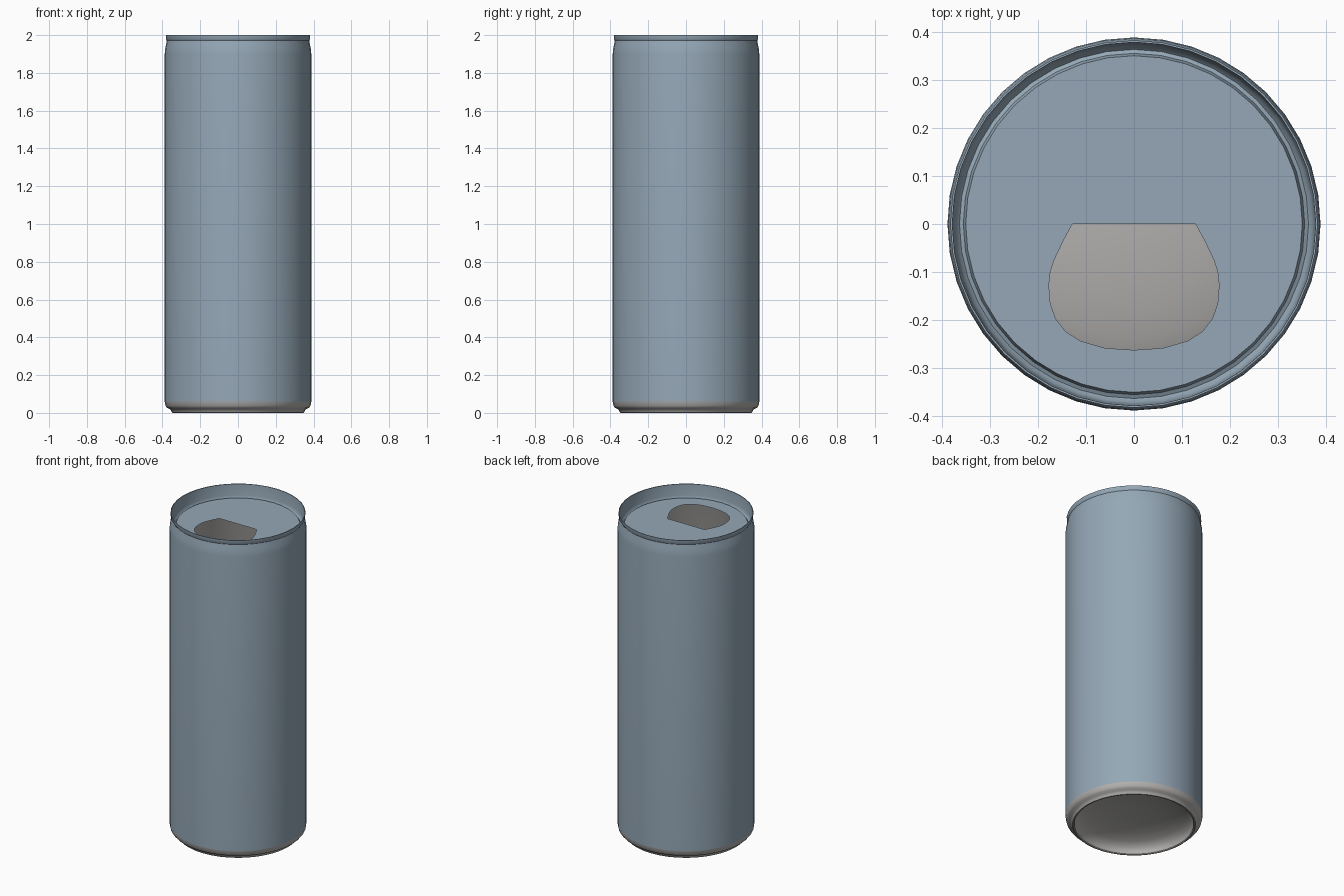
import bpy, bmesh, math

SEGS = 40

if "Cube" in bpy.data.objects:
    bpy.data.objects.remove(bpy.data.objects["Cube"], do_unlink=True)


def material(name, rgb):
    mat = bpy.data.materials.new(name)
    mat.use_nodes = True
    mat.diffuse_color = (*rgb, 1)
    mat.node_tree.nodes["Principled BSDF"].inputs["Base Color"].default_value = (*rgb, 1)
    return mat


def finish(name, bm, mat, angle=35):
    mesh = bpy.data.meshes.new(name)
    bm.to_mesh(mesh)
    bm.free()
    obj = bpy.data.objects.new(name, mesh)
    bpy.context.collection.objects.link(obj)
    mesh.materials.append(mat)
    bpy.ops.object.select_all(action='DESELECT')
    obj.select_set(True)
    bpy.context.view_layer.objects.active = obj
    bpy.ops.object.shade_smooth_by_angle(angle=math.radians(angle))
    return obj


def lathe(name, profile, mat):
    """Spin (radius, height) points round z; a zero radius closes the end.
    Points run upward on outward faces."""
    bm = bmesh.new()
    rings = []
    for r, z in profile:
        n = SEGS if r > 0 else 1
        rings.append([bm.verts.new((r * math.cos(math.tau * i / SEGS),
                                    r * math.sin(math.tau * i / SEGS), z))
                      for i in range(n)])
    for low, high in zip(rings, rings[1:]):
        for i in range(SEGS):
            j = (i + 1) % SEGS
            quad = [low[i % len(low)], low[j % len(low)],
                    high[j % len(high)], high[i % len(high)]]
            bm.faces.new(list(dict.fromkeys(quad)))
    return finish(name, bm, mat)


def outline(bm, points):
    verts = [bm.verts.new(p) for p in points]
    return [bm.edges.new((a, b)) for a, b in zip(verts, verts[1:] + verts[:1])]


blue = material("blue grey paint", (0.30, 0.39, 0.47))
metal = material("bare metal", (0.45, 0.44, 0.43))

LID_R, LID_Z = 0.35, 1.925

# Painted wall, shoulder, rim and the groove round the lid
lathe("can_body", [
    (0.388, 0.06), (0.388, 1.90), (0.386, 1.925), (0.381, 1.95), (0.377, 1.972),
    (0.381, 1.978), (0.382, 2.0), (0.378, 2.0), (0.375, 1.93), (0.371, 1.912),
    (0.363, 1.904), (0.355, 1.908), (LID_R, LID_Z)], blue)

# Lid with the open mouth
half = [(0.128, 0), (0.148, -0.037), (0.166, -0.075), (0.174, -0.10),
        (0.177, -0.127), (0.174, -0.165), (0.163, -0.197), (0.143, -0.223),
        (0.112, -0.243), (0.06, -0.258)]
mouth = half + [(0, -0.262)] + [(-x, y) for x, y in reversed(half)]
bm = bmesh.new()
edges = outline(bm, [(LID_R * math.cos(math.tau * i / SEGS),
                      LID_R * math.sin(math.tau * i / SEGS), LID_Z) for i in range(SEGS)])
edges += outline(bm, [(x, y, LID_Z) for x, y in mouth])
bmesh.ops.triangle_fill(bm, use_beauty=True, edges=edges, normal=(0, 0, 1))
for face in bm.faces:
    face.normal_update()
    if face.normal.z < 0:
        face.normal_flip()
finish("lid", bm, blue)

# Bare base: domed underside, foot ring and flare up to the wall
dome = [(0.335 * math.sin(a), 0.02 + 0.08 * math.cos(a))
        for a in (math.radians(15 * k) for k in range(7))]
dome[0] = (0, dome[0][1])
lathe("base", dome + [
    (0.338, 0.004), (0.343, 0), (0.349, 0.001), (0.354, 0.012), (0.362, 0.02),
    (0.375, 0.026), (0.384, 0.038), (0.388, 0.06)], metal)

# Bare inner lining, seen through the mouth
inner_dome = [(r, z + 0.008) for r, z in reversed(dome)]
lathe("inner_lining", [(0.366, 1.90), (0.378, 1.88), (0.378, 0.06), (0.36, 0.035)]
      + inner_dome, metal)
